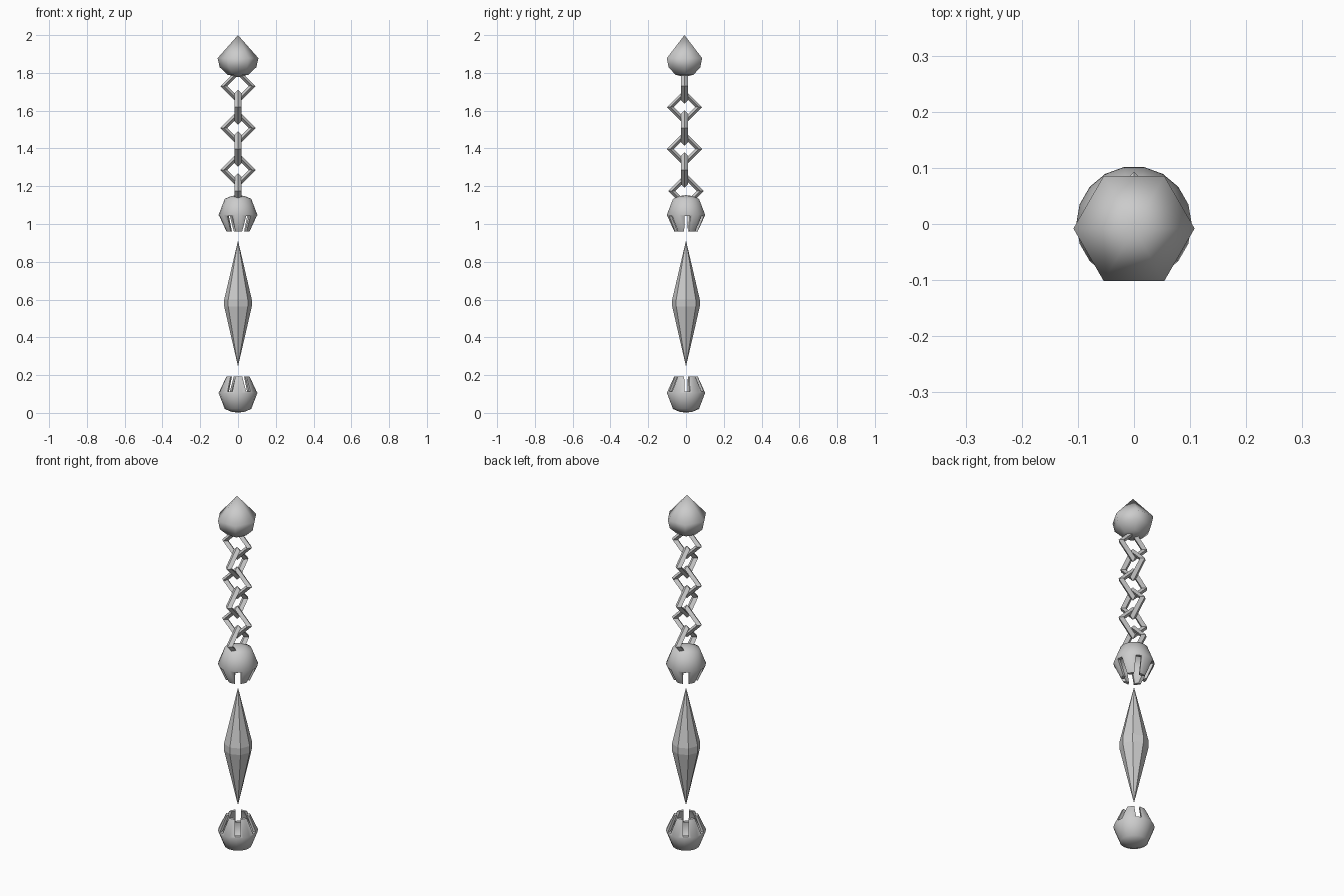
import bpy, bmesh, math

if "Cube" in bpy.data.objects:
    bpy.data.objects.remove(bpy.data.objects["Cube"])


def finish(bm, name, smooth=None):
    bmesh.ops.remove_doubles(bm, verts=bm.verts, dist=1e-5)
    bmesh.ops.recalc_face_normals(bm, faces=bm.faces)
    me = bpy.data.meshes.new(name)
    bm.to_mesh(me)
    bm.free()
    ob = bpy.data.objects.new(name, me)
    bpy.context.collection.objects.link(ob)
    if smooth:
        soften(ob, smooth)
    return ob


def activate(ob):
    bpy.ops.object.select_all(action='DESELECT')
    ob.select_set(True)
    bpy.context.view_layer.objects.active = ob


def soften(ob, degrees):
    activate(ob)
    bpy.ops.object.shade_smooth_by_angle(angle=math.radians(degrees))


def lathe(name, profile, sides, smooth=None):
    """Spin a list of (radius, z) points around the z axis."""
    bm = bmesh.new()
    rings = []
    for r, z in profile:
        if r == 0:
            rings.append([bm.verts.new((0, 0, z))] * sides)
        else:
            rings.append([bm.verts.new((r * math.cos(math.tau * i / sides),
                                        r * math.sin(math.tau * i / sides), z))
                          for i in range(sides)])
    for a, b in zip(rings, rings[1:]):
        for i in range(sides):
            j = (i + 1) % sides
            bm.faces.new(dict.fromkeys((a[i], a[j], b[j], b[i])))
    return finish(bm, name, smooth)


# Pointed hexagonal finial with a rounded underside
finial = lathe("finial", [(0, 2.0), (0.108, 1.878), (0.097, 1.83),
                          (0.055, 1.79), (0, 1.778)], 6, 89)
finial.location.y = -0.008

# Chain of interlocking diamond links, alternating by a quarter turn
for k in range(6):
    bpy.ops.mesh.primitive_torus_add(
        major_segments=4, minor_segments=4, major_radius=0.075, minor_radius=0.018,
        location=(0, 0 if k == 5 else -0.008, 1.73 - 0.111 * k),
        rotation=(math.pi / 2, 0, math.pi / 2 * (k % 2)))
    bpy.context.object.name = f"chain_link_{k + 1}"

# Eight-sided crystal with a narrow belt
lathe("crystal", [(0, 0.913), (0.073, 0.6), (0.073, 0.563), (0, 0.246)], 8)


# Hollow slotted caps, mirrored above and below the crystal
def cap(name, flip):
    shell = [(0, 0.576), (0.035, 0.571), (0.07, 0.556), (0.103, 0.471), (0.063, 0.384),
             (0.047, 0.384), (0.086, 0.471), (0.058, 0.541), (0, 0.558)]
    ob = lathe(name, [(r, 0.577 + flip * z) for r, z in shell], 18)
    for k in range(3):
        bpy.ops.mesh.primitive_cube_add(
            size=1, location=(0, 0, 0.577 + flip * 0.415),
            rotation=(0, 0, math.radians(4 + 60 * k)))
        cutter = bpy.context.object
        cutter.scale = (0.3, 0.028, 0.1)
        cutter.hide_render = True
        mod = ob.modifiers.new("slot", 'BOOLEAN')
        mod.operation = 'DIFFERENCE'
        mod.solver = 'EXACT'
        mod.object = cutter
        activate(ob)
        bpy.ops.object.modifier_apply(modifier=mod.name)
        bpy.data.objects.remove(cutter)
    soften(ob, 55)


cap("upper_cap", 1)
cap("lower_cap", -1)
